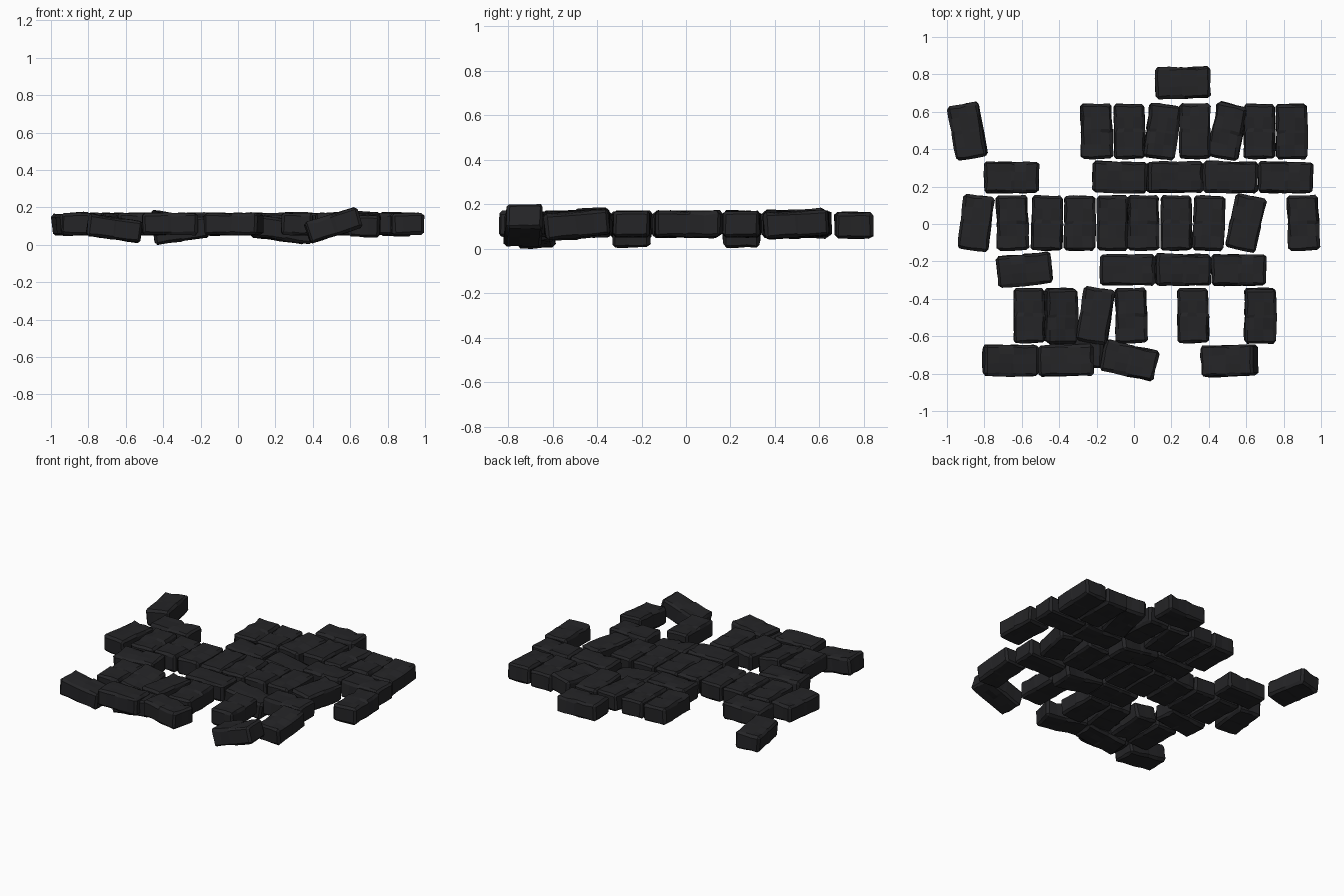
import bpy, bmesh, random
from math import radians
from mathutils import Euler, Vector

if "Cube" in bpy.data.objects:
    bpy.data.objects.remove(bpy.data.objects["Cube"])

random.seed(4)
L, W, H = 0.293, 0.168, 0.116

mat = bpy.data.materials.new("dark_stone")
mat.diffuse_color = (0.018, 0.018, 0.02, 1)
mat.use_nodes = True
mat.node_tree.nodes["Principled BSDF"].inputs["Base Color"].default_value = mat.diffuse_color


def brick_mesh(seed):
    """Worn paving brick: uneven faces, chamfered rim and small edge chips."""
    rnd = random.Random(seed)
    bm = bmesh.new()
    bmesh.ops.create_cube(bm, size=1)
    bmesh.ops.scale(bm, vec=(L, W, H), verts=bm.verts)
    rim = [e for e in bm.edges]
    bmesh.ops.bevel(bm, geom=rim, offset=0.014, segments=1, affect='EDGES', profile=0.5)
    # slice across so the faces can be uneven
    for axis, spots in ((Vector((1, 0, 0)), (-0.075, -0.01, 0.012, 0.08)),
                        (Vector((0, 1, 0)), (-0.02, 0.03))):
        for s in spots:
            bmesh.ops.bisect_plane(bm, geom=bm.verts[:] + bm.edges[:] + bm.faces[:],
                                   plane_co=axis * (s + rnd.uniform(-0.006, 0.006)),
                                   plane_no=axis)
    for v in bm.verts:
        v.co += Vector([rnd.uniform(-0.0035, 0.0035) for _ in range(3)])
    # chips on the upper long edges
    for v in bm.verts:
        if v.co.z > H * 0.3 and abs(v.co.y) > W * 0.38 and abs(v.co.x) < 0.1 and rnd.random() < 0.25:
            v.co.y *= 0.93
            v.co.z -= 0.006
    me = bpy.data.meshes.new("worn_brick")
    bm.normal_update()
    bm.to_mesh(me)
    bm.free()
    me.materials.append(mat)
    return me


meshes = [brick_mesh(s) for s in range(4)]
bricks = []


def brick(x, y, z=0.13, roll=0.0, tilt=0.0, yaw=0.0):
    ob = bpy.data.objects.new("paving_brick", meshes[len(bricks) % 4])
    ob.location = (x, y, z)
    ob.rotation_euler = Euler([radians(a) for a in (roll, tilt, yaw)])
    bpy.context.collection.objects.link(ob)
    bricks.append(ob)


def jitter():
    return random.uniform(-1.2, 1.2)


# courses laid along x: y, then (x, yaw, tilt, z)
along = {
    0.755: [(0.26, 1, 1, 0.125)],
    0.25: [(-0.655, 0, 1, 0.13), (-0.075, -1, 0, 0.13), (0.217, 0, 8, 0.10),
           (0.515, -1, 0, 0.13), (0.81, -1, 0, 0.13)],
    -0.245: [(-0.585, 6, -1, 0.13), (-0.035, 0, 0, 0.13), (0.26, -1, 8, 0.10), (0.56, 0, 0, 0.13)],
    -0.73: [(-0.66, 0, 8, 0.107), (-0.365, 1, 0, 0.13), (-0.025, -13, 0, 0.13),
            (0.51, 2, -17, 0.125)],
}
for y, row in along.items():
    for x, yaw, tilt, z in row:
        brick(x, y, z, jitter(), tilt, yaw)

# loose brick half hidden under the front course
brick(-0.305, -0.68, 0.098, 2, -8, -3)

# courses laid along y: y, then (x, yaw, tilt, roll)
across = {
    0.495: [(-0.89, 10, 0, -4), (-0.20, 1, 0, 0), (-0.025, 1, 0, 0), (0.15, -7, 0, 2),
            (0.325, 0, 2, 0), (0.50, -12, -3, -5), (0.67, 0, 0, 0), (0.843, 1, -3, 0)],
    0.005: [(-0.845, -7, 0, 0), (-0.65, 1, 0, 0), (-0.465, -1, 1, 0), (-0.29, 0, 0, 0),
            (-0.115, 0, -1, 0), (0.05, 0, 0, 0), (0.225, 0, 1, 0), (0.40, -2, 0, 0),
            (0.597, -12, 0, 3), (0.905, 2, 0, 0)],
    -0.49: [(-0.56, 1, 0, 0), (-0.39, 0, -4, 8), (-0.205, -9, 0, -2), (-0.015, 1, 0, 0),
            (0.315, 1, 0, 0), (0.675, 0, -5, 2)],
}
for y, row in across.items():
    for x, yaw, tilt, roll in row:
        brick(x, y, 0.13, roll + jitter(), tilt, 90 + yaw)

# rest the lowest corner on the ground
bpy.context.view_layer.update()
low = min((ob.matrix_world @ v.co).z for ob in bricks for v in ob.data.vertices)
for ob in bricks:
    ob.location.z -= low
